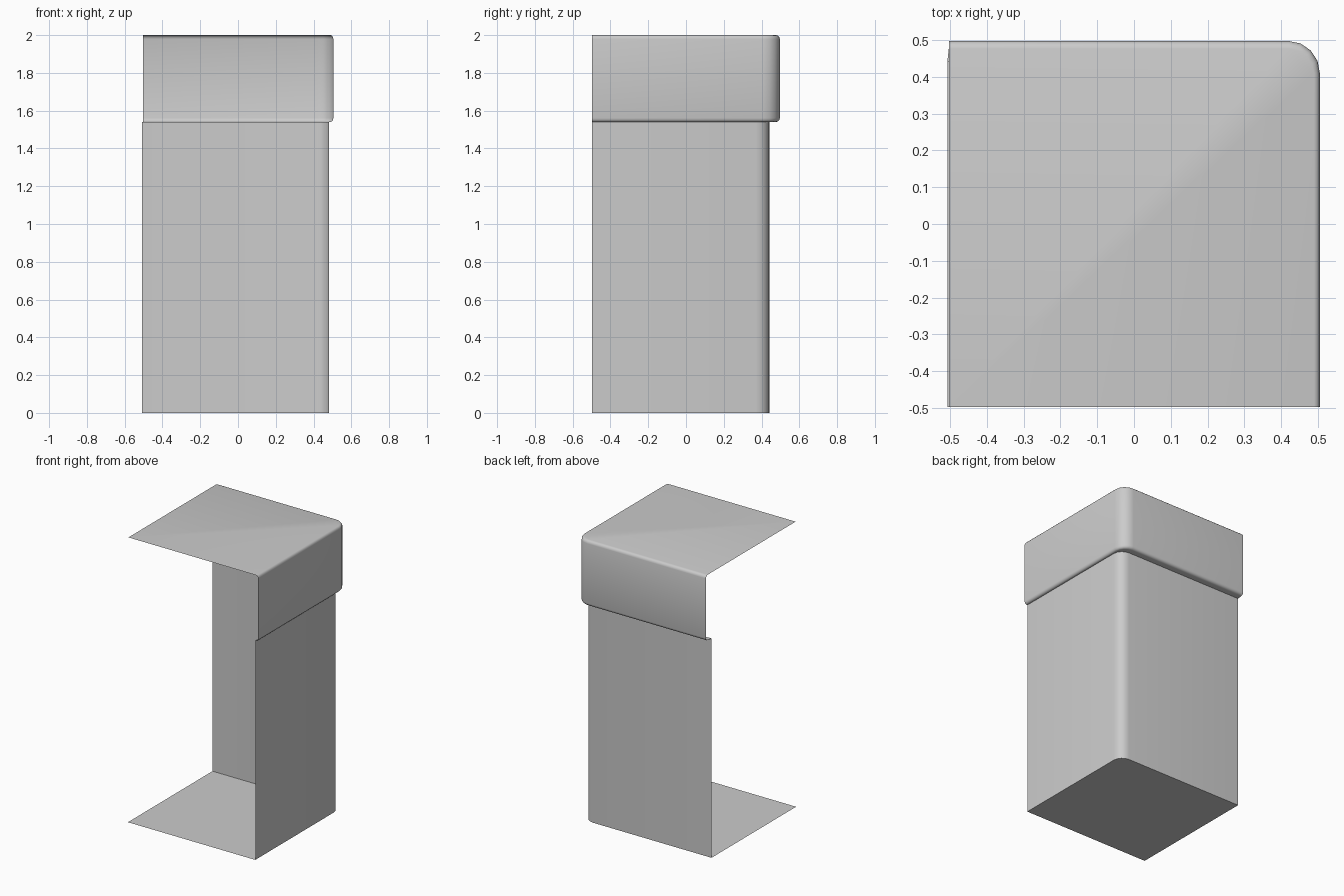
import bpy, bmesh, math

if "Cube" in bpy.data.objects:
    bpy.data.objects.remove(bpy.data.objects["Cube"])

FRONT = -0.497
SEG = 4


def ring(bm, left, right, back, rx, ry, z):
    """L-shaped path: back wall, rounded corner, right wall."""
    pts = [(left, back)]
    for i in range(SEG + 1):
        a = math.pi / 2 * (1 - i / SEG)
        pts.append((right - rx + rx * math.cos(a), back - ry + ry * math.sin(a)))
    pts.append((right, FRONT))
    return [bm.verts.new((x, y, z)) for x, y in pts]


def open_shell(name, levels, plate_ring, left):
    """Skin the rings and close one end with a flat plate."""
    bm = bmesh.new()
    rings = [ring(bm, *lv) for lv in levels]
    for a, b in zip(rings, rings[1:]):
        for i in range(len(a) - 1):
            bm.faces.new((a[i + 1], a[i], b[i], b[i + 1]))
    r = rings[plate_ring]
    corner = bm.verts.new((left, FRONT, r[0].co.z))
    bm.faces.new(r + [corner])
    bmesh.ops.recalc_face_normals(bm, faces=bm.faces)
    plate = max(bm.faces, key=lambda f: f.calc_area() if len(f.verts) > 4 else 0)
    if (plate.normal.z > 0) != (plate_ring != 0):
        bmesh.ops.reverse_faces(bm, faces=bm.faces)
    me = bpy.data.meshes.new(name)
    bm.to_mesh(me)
    bm.free()
    ob = bpy.data.objects.new(name, me)
    bpy.context.collection.objects.link(ob)
    bpy.ops.object.select_all(action='DESELECT')
    ob.select_set(True)
    bpy.context.view_layer.objects.active = ob
    bpy.ops.object.shade_smooth_by_angle(angle=math.radians(40))
    return ob


# Lower body: floor plate with two walls
open_shell("body", [(-0.507, 0.482, 0.441, 0.07, 0.07, z) for z in (0, 1.54)], 0, -0.507)

# Lid: underside lip, rounded rim, wall, rounded top edge, top plate
levels = [(-0.507, 0.482, 0.441, 0.07, 0.07, 1.54)]
R, B = 0.016, 0.021
for zc, start in ((1.54 + B, -90), (2 - B, 0)):
    for i in range(4):
        a = math.radians(start + 30 * i)
        inset = 1 - math.cos(a)
        levels.append((-0.503, 0.505 - R * inset, 0.497 - B * inset,
                       0.085 - R * inset, 0.088 - B * inset, zc + B * math.sin(a)))
open_shell("lid", levels, -1, -0.503)
